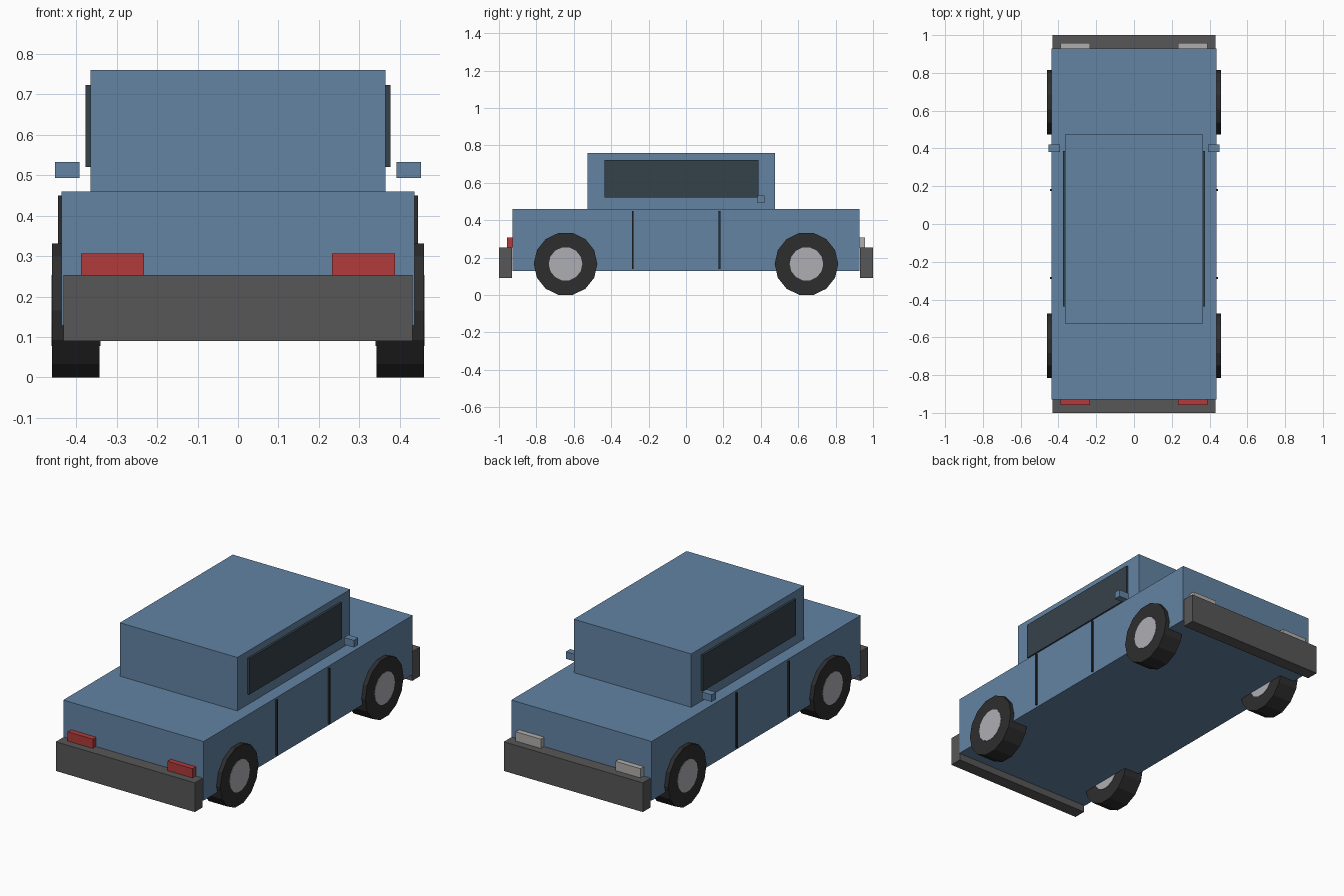
import bpy
import math

if "Cube" in bpy.data.objects:
    bpy.data.objects.remove(bpy.data.objects["Cube"])


def material(name, color):
    m = bpy.data.materials.new(name)
    m.diffuse_color = (*color, 1)
    m.use_nodes = True
    m.node_tree.nodes["Principled BSDF"].inputs["Base Color"].default_value = m.diffuse_color
    return m


BLUE = material("body blue", (0.125, 0.23, 0.37))
GLASS = material("window dark", (0.036, 0.054, 0.068))
GREY = material("bumper grey", (0.095, 0.095, 0.098))
TIRE = material("tire black", (0.027, 0.027, 0.027))
HUB = material("hub silver", (0.43, 0.42, 0.45))
RED = material("tail light red", (0.44, 0.043, 0.043))
LAMP = material("headlight white", (0.44, 0.43, 0.42))


def box(name, x, y, z, mat):
    """Box from (min, max) ranges on each axis."""
    bpy.ops.mesh.primitive_cube_add(size=1, location=[sum(r) / 2 for r in (x, y, z)])
    ob = bpy.context.object
    ob.name = name
    ob.scale = [r[1] - r[0] for r in (x, y, z)]
    bpy.ops.object.transform_apply(location=False, rotation=False, scale=True)
    ob.data.materials.append(mat)
    return ob


def side_boxes(name, x, y, z, mat):
    """The same box on the right and left sides."""
    box("right_" + name, x, y, z, mat)
    box("left_" + name, (-x[1], -x[0]), y, z, mat)


def disc(name, x, y, z, radius, width, mat):
    """14-sided cylinder along x, with a corner pointing along y."""
    bpy.ops.mesh.primitive_cylinder_add(vertices=14, radius=radius, depth=width)
    ob = bpy.context.object
    ob.name = name
    # first corner already lies on local +y, which the y-rotation keeps in place
    ob.rotation_euler = (0, math.pi / 2, 0)
    bpy.ops.object.transform_apply(location=False, rotation=True, scale=False)
    ob.location = (x, y, z)
    ob.data.materials.append(mat)


# Main shell
box("body", (-0.436, 0.436), (-0.928, 0.928), (0.128, 0.46), BLUE)
box("cabin", (-0.365, 0.365), (-0.527, 0.475), (0.45, 0.76), BLUE)

# Side windows, mirrors and door seams
side_boxes("window", (0.355, 0.377), (-0.437, 0.387), (0.52, 0.723), GLASS)
side_boxes("mirror", (0.392, 0.453), (0.381, 0.42), (0.493, 0.533), BLUE)
for label, y in (("rear", -0.285), ("front", 0.18)):
    side_boxes(label + "_door_seam", (0.43, 0.445), (y - 0.005, y + 0.005), (0.14, 0.45), TIRE)

# Bumpers and lights at both ends
for label, s, mat in (("tail", -1, RED), ("head", 1, LAMP)):
    box(label + "_bumper", (-0.432, 0.432), sorted((s * 0.93, s * 1.0)), (0.09, 0.254), GREY)
    side_boxes(label + "_light", (0.232, 0.388), sorted((s * 0.92, s * 0.958)), (0.254, 0.306), mat)

# Wheels with hubs showing on both faces
for side, sx in (("right", 1), ("left", -1)):
    for end, y in (("rear", -0.644), ("front", 0.644)):
        disc(f"{end}_{side}_tire", sx * 0.401, y, 0.166, 0.17, 0.117, TIRE)
        disc(f"{end}_{side}_hub", sx * 0.401, y, 0.166, 0.09, 0.121, HUB)
